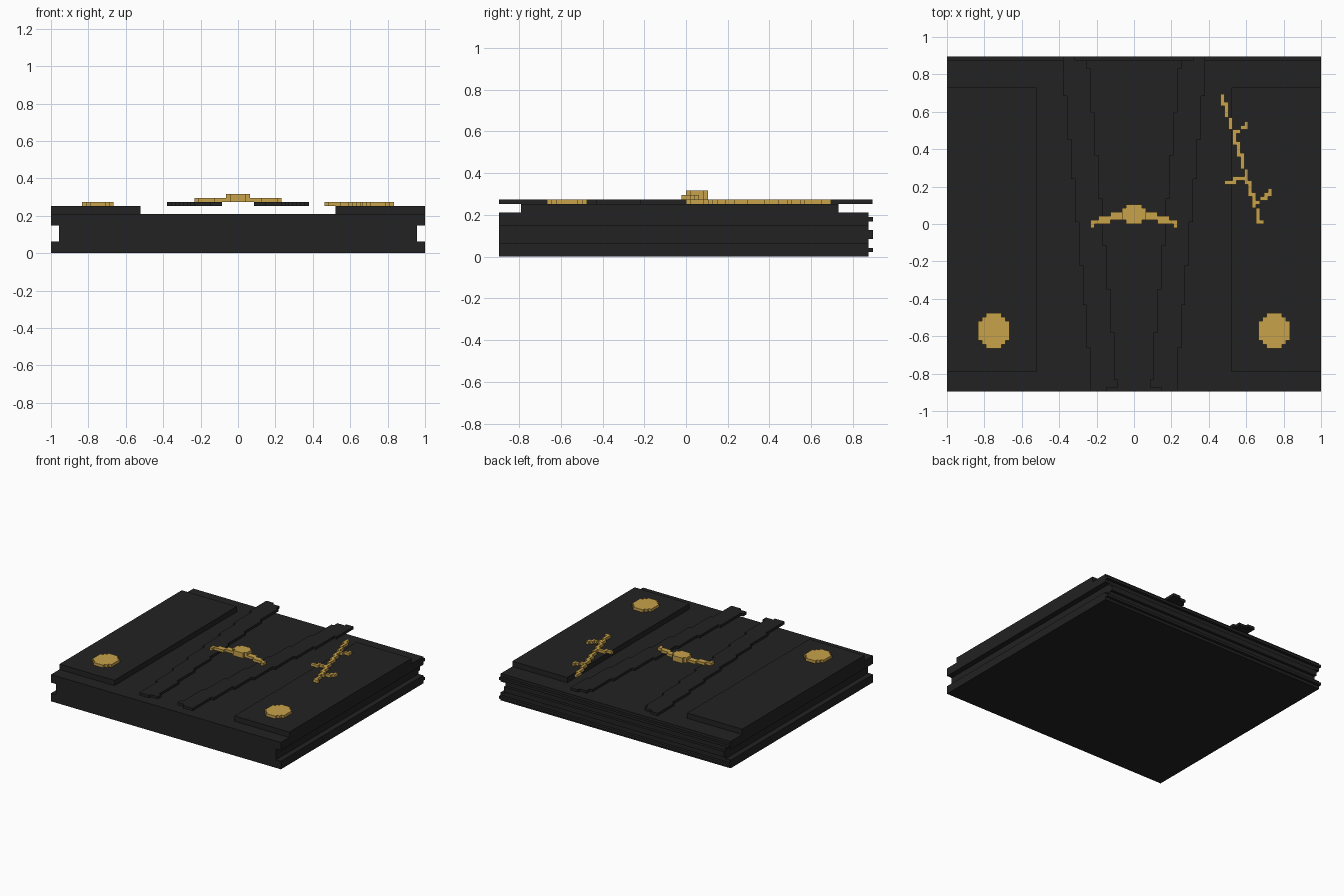
import bpy
import bmesh
from mathutils import Vector

V = 2 / 95          # size of one block
BACK = 0.895        # half depth

cube = bpy.data.objects.get("Cube")
if cube:
    bpy.data.objects.remove(cube, do_unlink=True)


def material(name, colour):
    m = bpy.data.materials.new(name)
    m.use_nodes = True
    m.diffuse_color = colour
    m.node_tree.nodes["Principled BSDF"].inputs["Base Color"].default_value = colour
    return m


black = material("charcoal black", (0.016, 0.016, 0.016, 1))
gold = material("warm gold", (0.58, 0.36, 0.07, 1))


def finish(name, bm, mat):
    bmesh.ops.recalc_face_normals(bm, faces=bm.faces)
    mesh = bpy.data.meshes.new(name)
    bm.to_mesh(mesh)
    bm.free()
    mesh.materials.append(mat)
    bpy.context.collection.objects.link(bpy.data.objects.new(name, mesh))


def extrude(bm, direction):
    out = bmesh.ops.extrude_face_region(bm, geom=bm.faces[:], use_keep_orig=True)
    verts = [g for g in out["geom"] if isinstance(g, bmesh.types.BMVert)]
    bmesh.ops.translate(bm, verts=verts, vec=direction)


def box(name, x0, x1, y0, y1, z0, z1, mat):
    bm = bmesh.new()
    bm.faces.new([bm.verts.new((x, y, z0)) for x, y in
                  ((x0, y0), (x1, y0), (x1, y1), (x0, y1))])
    extrude(bm, Vector((0, 0, z1 - z0)))
    finish(name, bm, mat)


def tiles(name, cells, origin, layer, mat):
    """One-block-thick slab made from a set of grid cells."""
    bm = bmesh.new()
    for i, j in sorted(cells):
        bm.faces.new([bm.verts.new((origin[0] + (i + a) * V, origin[1] + (j + b) * V, layer * V))
                      for a, b in ((0, 0), (1, 0), (1, 1), (0, 1))])
    bmesh.ops.remove_doubles(bm, verts=bm.verts, dist=0.001)
    extrude(bm, Vector((0, 0, V)))
    bmesh.ops.dissolve_limit(bm, angle_limit=0.01, verts=bm.verts, edges=bm.edges)
    finish(name, bm, mat)


def oval(cols, rows, a, b):
    """Grid cells whose centres lie inside an ellipse."""
    return {(i, j) for i in range(cols) for j in range(rows)
            if ((i + 0.5 - cols / 2) * V / a) ** 2 + ((j + 0.5 - rows / 2) * V / b) ** 2 <= 1}


def line(p, q):
    """Grid cells along a straight line."""
    p, q = Vector(p) / V, Vector(q) / V
    n = int((q - p).length * 4)
    points = [p.lerp(q, k / n) for k in range(n + 1)]
    return {(int(c.x // 1), int(c.y // 1)) for c in points}


# Body: side-grooved section run from front to back
half = [(1, 0), (1, 3), (0.957, 3), (0.957, 7), (1, 7), (1, 10)]
section = half + [(-x, z) for x, z in reversed(half)]
bm = bmesh.new()
bm.faces.new([bm.verts.new((x, -BACK, z * V)) for x, z in section])
extrude(bm, Vector((0, 2 * BACK - V, 0)))
finish("body", bm, black)

# Ribs along the back edge
for name, width, low, high in (("lower_rib", 1, 1, 2), ("middle_rib", 0.957, 4, 6),
                               ("upper_rib", 1, 8, 9)):
    box(name, -width, width, BACK - V, BACK, low * V, high * V, black)

# Raised side panels and their gold studs
for side, s in (("left", 1), ("right", -1)):
    x0, x1 = sorted((s * 0.522, s))
    box(side + "_panel", x0, x1, -0.79, 0.73, 10 * V, 12 * V, black)
    tiles(side + "_stud", oval(8, 9, 0.084, 0.1), (s * 0.75 - 4 * V, -0.57 - 4.5 * V), 12, gold)

# Tapering stepped straps, held above the body
strap = set()
for j in range(85):
    inner = 4 + int((j + 8.5) // 11.3)
    outer = 11 + int(j // 10.65)
    inner = {0: 7, 84: 15}.get(j, inner)
    strap |= {(i, j) for i in range(inner, outer)}
tiles("left_strap", strap, (0, -BACK), 12, black)
tiles("right_strap", {(-1 - i, j) for i, j in strap}, (0, -BACK), 12, black)

# Clasp: oval centre two layers high with drooping arms
centre = {(i - 3, j) for i, j in oval(6, 5, 0.07, 0.06)}
arm = {(i, j) for i in range(3, 7) for j in (1, 2)} - {(6, 2), (3, 3)}
arm |= {(i, j) for i in range(6, 10) for j in (0, 1)} - {(9, 1)}
arm |= {(10, 0), (10, -1)}
arms = arm | {(-1 - i, j) for i, j in arm}
tiles("clasp_base", centre | arms, (0, 0), 13, gold)
tiles("clasp_top", centre, (0, 0), 14, gold)

# Gold branch with three twigs on the left panel
branch = line((0.47, 0.68), (0.53, 0.49)) | line((0.53, 0.49), (0.675, 0.012))
branch |= line((0.54, 0.485), (0.61, 0.53)) | line((0.6, 0.25), (0.49, 0.215))
branch |= line((0.65, 0.11), (0.735, 0.175))
tiles("branch", branch, (0, 0), 12, gold)
